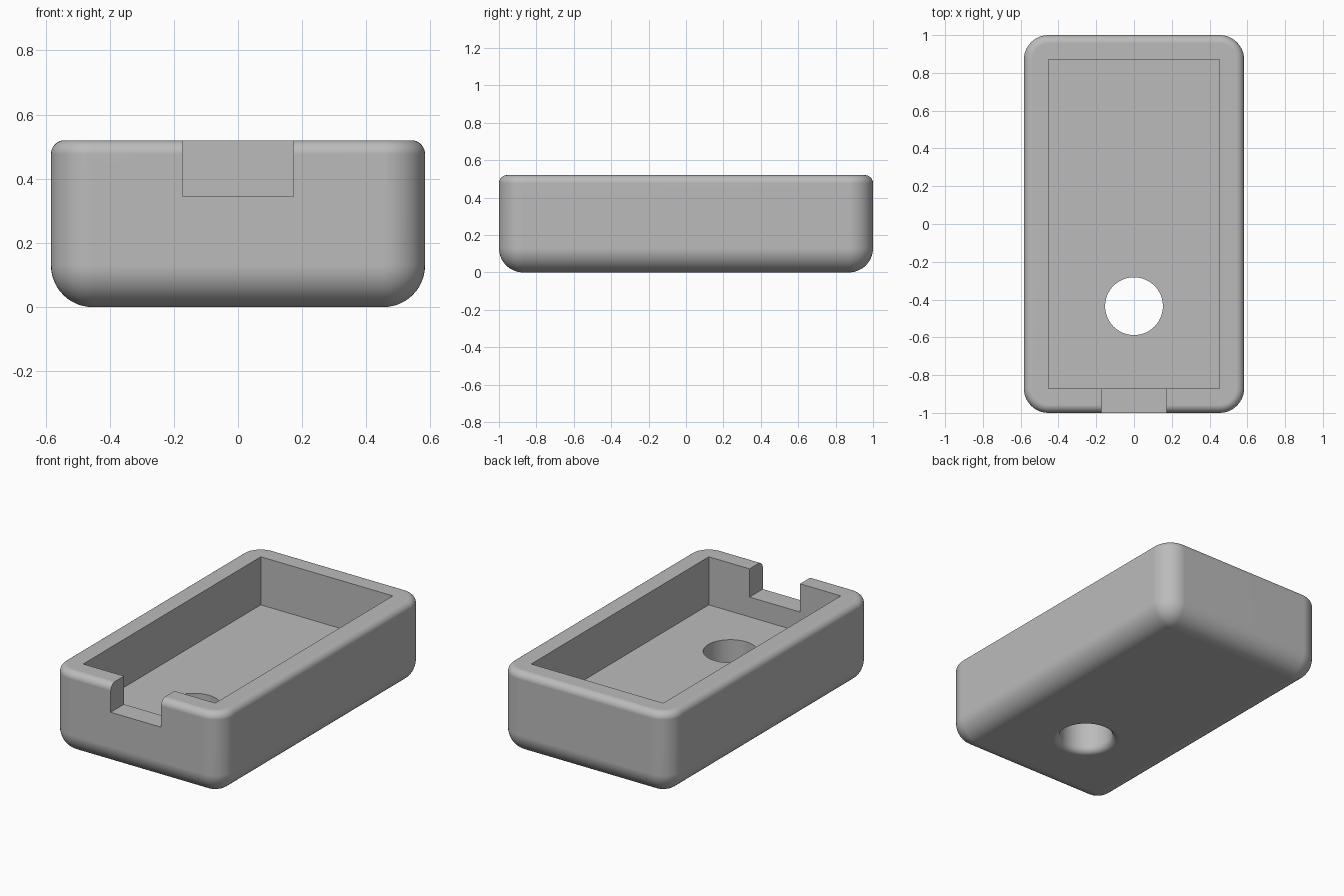
import bpy
import bmesh
from math import cos, sin, pi, tau

if "Cube" in bpy.data.objects:
    bpy.data.objects.remove(bpy.data.objects["Cube"])

HX, HY, H = 0.583, 1.0, 0.52      # half width, half length, height
R, LIP = 0.13, 0.043              # large round, small round
FLOOR, WALL = 0.222, 0.13
SEG = 12


def make_object(name, bm):
    bmesh.ops.remove_doubles(bm, verts=bm.verts, dist=1e-5)
    bmesh.ops.recalc_face_normals(bm, faces=bm.faces)
    mesh = bpy.data.meshes.new(name)
    bm.to_mesh(mesh)
    bm.free()
    obj = bpy.data.objects.new(name, mesh)
    bpy.context.collection.objects.link(obj)
    return obj


def loft(name, rings):
    """Skin a stack of closed rings and cap both ends."""
    bm = bmesh.new()
    rows = [[bm.verts.new(p) for p in ring] for ring in rings]
    for a, b in zip(rows, rows[1:]):
        n = len(a)
        for i in range(n):
            j = (i + 1) % n
            bm.faces.new((a[i], a[j], b[j], b[i]))
    bm.faces.new(rows[0][::-1])
    bm.faces.new(rows[-1])
    return make_object(name, bm)


def rounded_ring(inset, z):
    r = R - inset
    pts = []
    for k, (sx, sy) in enumerate(((1, 1), (-1, 1), (-1, -1), (1, -1))):
        for i in range(SEG + 1):
            a = (k + i / SEG) * pi / 2
            pts.append((sx * (HX - R) + r * cos(a), sy * (HY - R) + r * sin(a), z))
    return pts


def box(name, lo, hi):
    corners = ((0, 0), (1, 0), (1, 1), (0, 1))
    return loft(name, [[((lo[0], hi[0])[i], (lo[1], hi[1])[j], z) for i, j in corners]
                       for z in (lo[2], hi[2])])


# Tray body: large round below, small round on the rim
quarter = [i / SEG * pi / 2 for i in range(SEG + 1)]
rings = [rounded_ring(R * (1 - sin(a)), R * (1 - cos(a))) for a in quarter]
rings += [rounded_ring(LIP * (1 - cos(a)), H - LIP * (1 - sin(a))) for a in quarter]
tray = loft("tray_body", rings)

# Cutters: cavity, front notch, and floor hole flared at the underside
cavity = box("cavity_cutter", (WALL - HX, WALL - HY, FLOOR), (HX - WALL, HY - WALL, H + 0.2))
notch = box("notch_cutter", (-0.173, -HY - 0.1, 0.345), (0.173, -HY + WALL + 0.1, H + 0.3))
HOLE, FLARE, HOLE_Y = 0.153, 0.04, -0.435
profile = [(HOLE + FLARE, -0.05)]
profile += [(HOLE + FLARE * (1 - sin(a)), FLARE * (1 - cos(a))) for a in quarter]
profile += [(HOLE, FLOOR + 0.1)]
hole = loft("hole_cutter", [[(r * cos(i * tau / 64), HOLE_Y + r * sin(i * tau / 64), z)
                             for i in range(64)] for r, z in profile])

bpy.context.view_layer.objects.active = tray
tray.select_set(True)
for cutter in (cavity, notch, hole):
    mod = tray.modifiers.new(cutter.name, "BOOLEAN")
    mod.operation, mod.solver, mod.object = "DIFFERENCE", "EXACT", cutter
    bpy.ops.object.modifier_apply(modifier=mod.name)
    bpy.data.objects.remove(cutter)

# Material and shading
grey = bpy.data.materials.new("plain_grey")
grey.use_nodes = True
colour = (0.5, 0.5, 0.5, 1)
grey.diffuse_color = colour
grey.node_tree.nodes["Principled BSDF"].inputs["Base Color"].default_value = colour
tray.data.materials.clear()
tray.data.materials.append(grey)
bpy.ops.object.shade_smooth_by_angle(angle=pi / 6)
weighted = tray.modifiers.new("weighted_normals", "WEIGHTED_NORMAL")
weighted.keep_sharp = True
